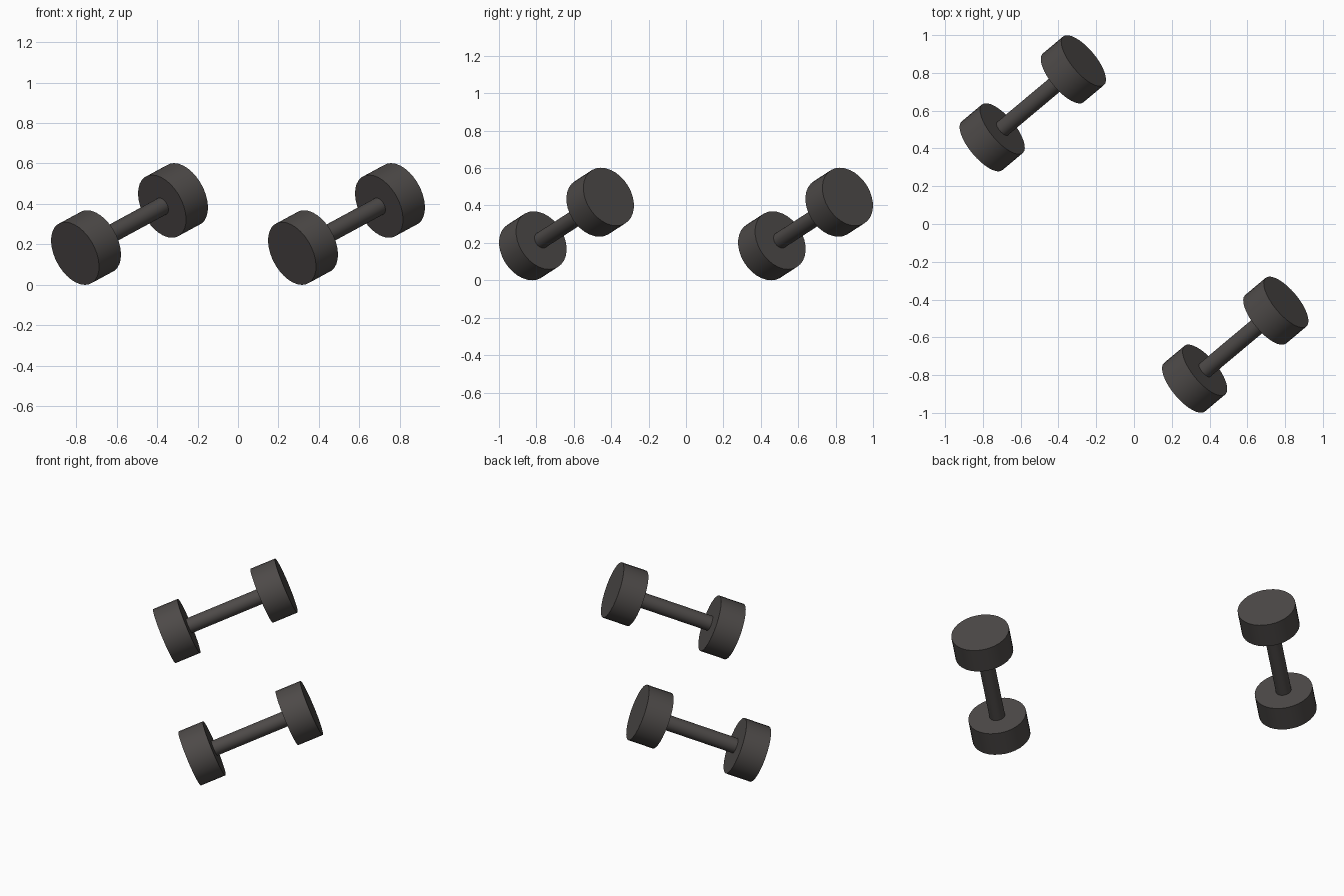
import bpy
import math
from mathutils import Vector

cube = bpy.data.objects.get("Cube")
if cube:
    bpy.data.objects.remove(cube, do_unlink=True)

iron = bpy.data.materials.new("dark_iron")
iron.use_nodes = True
colour = (0.075, 0.068, 0.065, 1)
iron.diffuse_color = colour
iron.node_tree.nodes["Principled BSDF"].inputs["Base Color"].default_value = colour

# Shared tilted axis and dimensions of both dumbbells
AXIS = Vector((0.43, 0.36, 0.233)).normalized()
ROTATION = AXIS.to_track_quat("Z", "Y").to_euler()
SPACING = 0.607
WEIGHT_RADIUS, WEIGHT_DEPTH = 0.168, 0.153
HANDLE_RADIUS = 0.045


def cylinder(name, centre, radius, depth):
    bpy.ops.mesh.primitive_cylinder_add(vertices=32, radius=radius, depth=depth,
                                        location=centre, rotation=ROTATION)
    obj = bpy.context.object
    obj.name = name
    obj.data.materials.append(iron)
    bpy.ops.object.shade_smooth_by_angle(angle=math.radians(30))


def dumbbell(prefix, centre):
    # Handle bar running into both weights
    cylinder(prefix + "_handle", centre, HANDLE_RADIUS, SPACING - WEIGHT_DEPTH / 2)
    # Solid round weight at each end
    for end, side in (("lower", -1), ("upper", 1)):
        cylinder(f"{prefix}_{end}_weight", centre + AXIS * (side * SPACING / 2),
                 WEIGHT_RADIUS, WEIGHT_DEPTH)


dumbbell("right_dumbbell", Vector((-0.536, 0.639, 0.301)))
dumbbell("left_dumbbell", Vector((0.536, -0.639, 0.301)))
